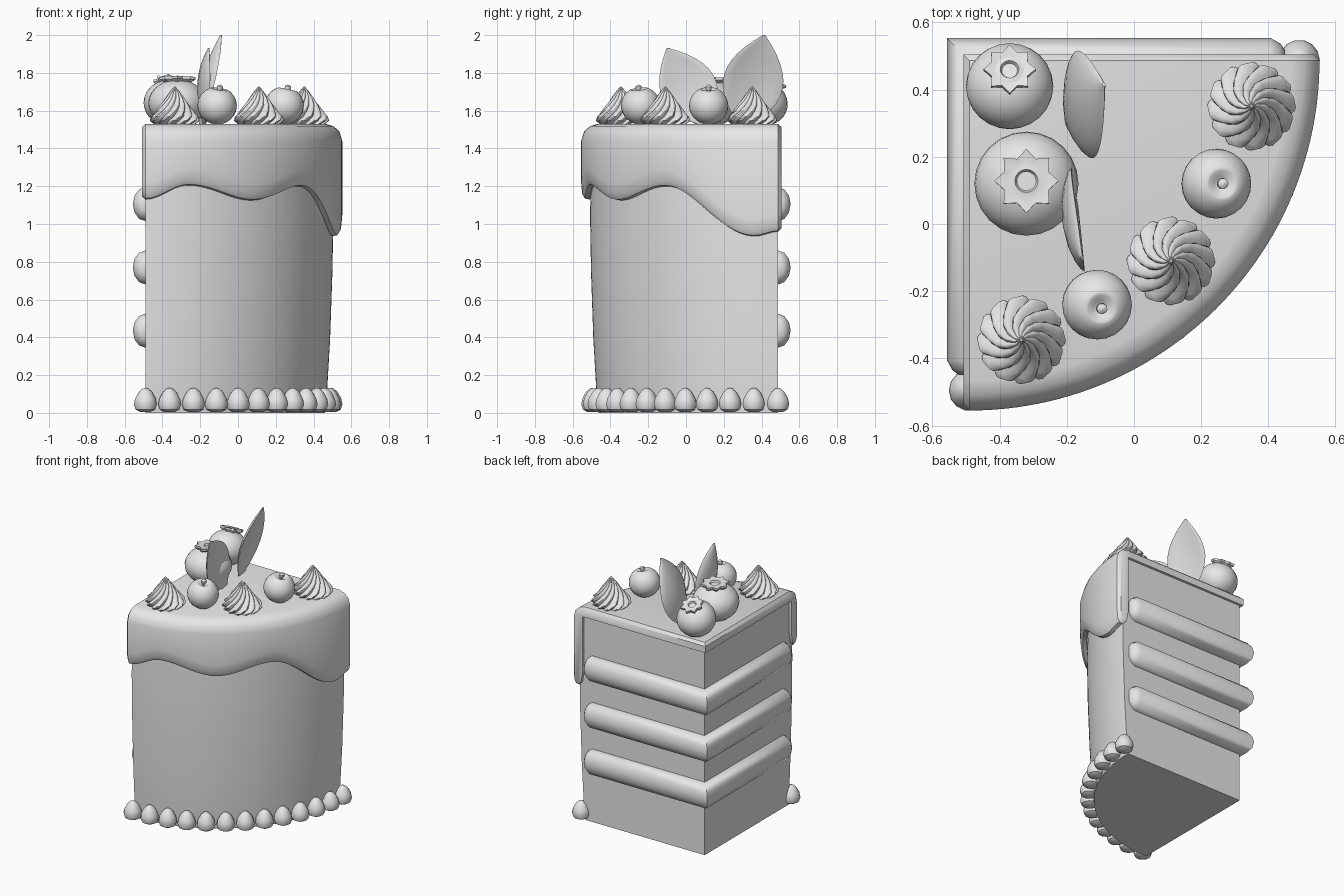
import bpy, bmesh
from math import sin, cos, pi, radians
from mathutils import Vector

if "Cube" in bpy.data.objects:
    bpy.data.objects.remove(bpy.data.objects["Cube"], do_unlink=True)

clay = bpy.data.materials.new("plain light grey")
clay.use_nodes = True
clay.diffuse_color = (0.8, 0.8, 0.8, 1)
clay.node_tree.nodes["Principled BSDF"].inputs["Base Color"].default_value = (0.8, 0.8, 0.8, 1)


def loft(name, loops, loc=(0, 0, 0), rot=(0, 0, 0), angle=40):
    """Skin a list of equal closed loops, cap both ends, shade smooth."""
    bm = bmesh.new()
    rings = [[bm.verts.new(p) for p in loop] for loop in loops]
    n = len(rings[0])
    for a, b in zip(rings, rings[1:]):
        for i in range(n):
            j = (i + 1) % n
            bm.faces.new((a[i], a[j], b[j], b[i]))
    bm.faces.new(rings[0])
    bm.faces.new(rings[-1])
    bmesh.ops.remove_doubles(bm, verts=bm.verts, dist=0.0002)
    bmesh.ops.recalc_face_normals(bm, faces=bm.faces)
    mesh = bpy.data.meshes.new(name)
    bm.to_mesh(mesh)
    bm.free()
    mesh.materials.append(clay)
    obj = bpy.data.objects.new(name, mesh)
    bpy.context.collection.objects.link(obj)
    obj.location, obj.rotation_euler = loc, rot
    bpy.ops.object.select_all(action='DESELECT')
    obj.select_set(True)
    bpy.context.view_layer.objects.active = obj
    bpy.ops.object.shade_smooth_by_angle(angle=radians(angle))
    return obj


def lathe(name, profile, loc, rot=(0, 0, 0), steps=24, shape=lambda a, k: (a, 1), angle=40):
    """Stack rings of (radius, height); shape may twist or flute each ring."""
    loops = []
    for k, (r, z) in enumerate(profile):
        loop = []
        for i in range(steps):
            a, f = shape(2 * pi * i / steps, k)
            loop.append((r * f * cos(a), r * f * sin(a), z))
        loops.append(loop)
    return loft(name, loops, loc, rot, angle)


# Wedge shape: the point is at the back right, the round side at the front left
CX, CY = -0.49, 0.487
STEPS = 48


def wedge_loop(section, deg, push=(0, 0)):
    a = radians(deg)
    return [(CX + r * sin(a) + push[0], CY - r * cos(a) + push[1], z) for r, z in section]


# Cake body
body = [(0, 0), (0.95, 0), (0.962, 0.12), (0.978, 0.4), (0.99, 0.75),
        (0.995, 1.05), (0.985, 1.48), (0, 1.48)]
loft("cake_body", [wedge_loop(body, 90 * i / STEPS) for i in range(STEPS + 1)])

# Icing with a wavy dripping hem
HEM = [(0, 1.13), (13, 1.205), (34, 1.125), (54, 1.2), (83, 0.935), (90, 0.96)]


def hem(deg):
    for (a, za), (b, zb) in zip(HEM, HEM[1:]):
        if deg <= b:
            t = (1 - cos(pi * (deg - a) / (b - a))) / 2
            return za + (zb - za) * t


def icing_section(zb, e=0.0):
    top, out, r0 = 1.53 - e, 1.042 - e, -e
    return [(r0, top), (0.955 - e, top), (0.995 - e, top - 0.012), (out - 0.015, top - 0.04),
            (out, top - 0.09), (out, zb + 0.09), (out - 0.005, zb + 0.03 + e),
            (out - 0.02, zb + 0.005 + e), (out - 0.045, zb + e), (0.97, zb + 0.03 + e),
            (0.96, zb + 0.1), (0.96, 1.465), (r0, 1.465)]


E = 0.018
icing = [wedge_loop(icing_section(hem(90 * i / STEPS)), 90 * i / STEPS) for i in range(STEPS + 1)]
icing.insert(0, wedge_loop(icing_section(hem(0), E), 0, (-E, 0)))
icing.append(wedge_loop(icing_section(hem(90), E), 90, (0, E)))
loft("icing", icing)

# Cream filling strips, bent around the pointed corner
for n, zc in enumerate((0.435, 0.77, 1.105)):
    def strip(scale, place):
        pts = []
        for i in range(12):
            a = 2 * pi * i / 12
            d, h = 0.067 * cos(a) * scale, 0.09 * sin(a) * scale
            pts.append((*place(d), zc + h))
        return pts
    ends = [(0, 0.45), (0.015, 0.75), (0.045, 1)]
    loops = [strip(s, lambda d, o=o: (CX - d, -0.45 + o)) for o, s in ends]
    loops.append(strip(1, lambda d: (CX - d, CY + d)))
    loops += [strip(s, lambda d, o=o: (0.45 - o, CY + d)) for o, s in reversed(ends)]
    loft(f"cream_filling_{n + 1}", loops, angle=50)

# Piped beads around the round base
bead = [(0.03, 0.006), (0.052, 0.018), (0.061, 0.045), (0.055, 0.075),
        (0.036, 0.11), (0.018, 0.127), (0.004, 0.132)]
for i in range(13):
    a = radians(7.5 * i)
    lathe(f"base_bead_{i + 1}", bead, (CX + 0.982 * sin(a), CY - 0.982 * cos(a), 0), steps=14)

# Twisted cream swirls
swirl = [(0.11, 0), (0.132, 0.022), (0.128, 0.045), (0.1, 0.075), (0.078, 0.105),
         (0.052, 0.14), (0.025, 0.178), (0.004, 0.202)]


def flutes(a, k):
    return a + 0.24 * k, 0.8 + 0.2 * abs(sin(6 * a))


for n, (x, y) in enumerate(((-0.335, -0.345), (0.11, -0.11), (0.35, 0.35))):
    lathe(f"cream_swirl_{n + 1}", swirl, (x, y, 1.525), steps=72, shape=flutes, angle=35)


def ball(r, rz, start, stop, count=12):
    """Arc of a ball profile from bottom to top, angles in degrees."""
    out = []
    for i in range(count + 1):
        a = radians(start + (stop - start) * i / count)
        out.append((r * cos(a), rz * sin(a)))
    return out


# Small cherries with a dimple and a stem nub
dimple = [(0.04, 0.088), (0.022, 0.075), (0.004, 0.068)]
nub = [(0.008, 0.06), (0.01, 0.08), (0.017, 0.092), (0.016, 0.104), (0.004, 0.112)]
for n, (x, y, rot) in enumerate(((0.245, 0.12, (0, 0.2, 0)), (-0.11, -0.24, (0.12, 0.15, 0)))):
    place = (x, y, 1.627)
    lathe(f"cherry_{n + 1}", ball(0.104, 0.1, -88, 62) + dimple, place, rot, angle=60)
    lathe(f"cherry_nub_{n + 1}", nub, place, rot, steps=10)


# Blueberries with a star crown
def star(a, k):
    return a, (1 if round(a / (pi / 8)) % 2 == 0 else 0.74) if k in (1, 2) else 1


for n, (x, y, z, r, rz, c, tilt) in enumerate((
        (-0.32, 0.12, 1.64, 0.155, 0.125, 0.096, 0.06),
        (-0.37, 0.41, 1.642, 0.13, 0.118, 0.078, -0.4))):
    place, rot = (x, y, z), (tilt if tilt < 0 else -0.06, 0, 0)
    lathe(f"blueberry_{n + 1}", ball(r, rz, -88, 88, 14), place, rot)
    crown = [(c * 0.5, rz - 0.03), (c, rz), (c, rz + 0.014), (c * 0.55, rz + 0.008),
             (c * 0.36, rz + 0.012), (c * 0.3, rz + 0.001), (c * 0.05, rz + 0.001)]
    lathe(f"blueberry_crown_{n + 1}", crown, place, rot, steps=16, shape=star, angle=25)


# Leaves: pointed, slightly cupped blades
def leaf(name, base, tip, side, half, cup):
    base, tip, side = Vector(base), Vector(tip), Vector(side).normalized()
    normal = (tip - base).cross(side).normalized()
    loops = []
    for i in range(13):
        t = i / 12
        w = half * max(sin(pi * t ** 0.95), 0.02) ** 0.85
        mid = base.lerp(tip, t) + normal * cup * sin(pi * t)
        thick = 0.016 * max(sin(pi * t), 0.1) ** 0.5
        loop = []
        for k in range(16):
            a = 2 * pi * k / 16
            s = cos(a)
            loop.append(mid + side * w * s + normal * (thick * sin(a) - cup * s * s * w / half))
        loops.append(loop)
    loft(name, loops, angle=50)


leaf("back_leaf", (-0.2, 0.3, 1.51), (-0.09, 0.415, 2.0), (-0.2, 0.97, -0.24), 0.163, 0.03)
leaf("front_leaf", (-0.18, 0.12, 1.52), (-0.155, -0.1, 1.93), (-0.12, 0.88, 0.45), 0.15, 0.03)
